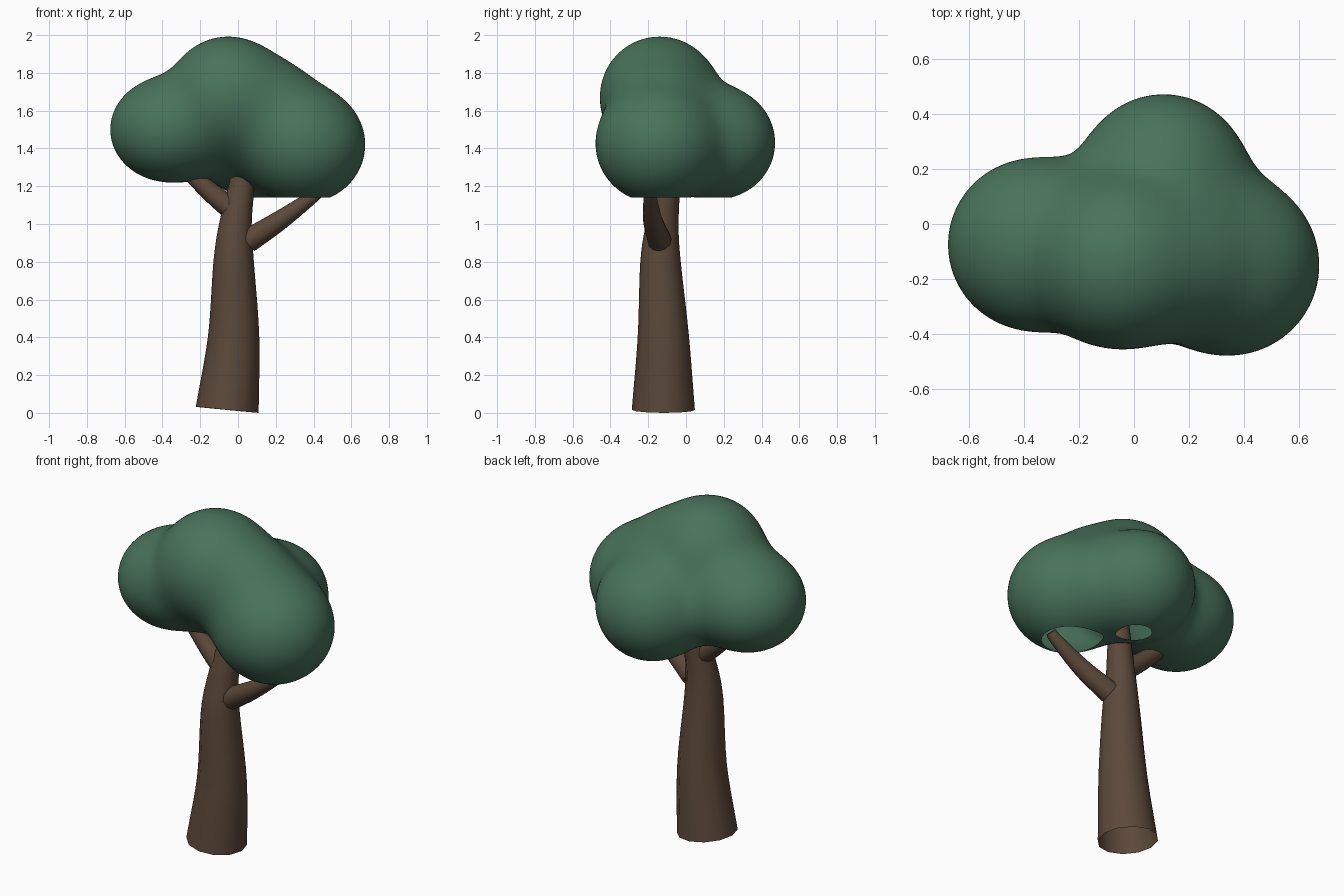
import bpy, bmesh, math
from mathutils import Vector, Matrix

if "Cube" in bpy.data.objects:
    bpy.data.objects.remove(bpy.data.objects["Cube"])


def material(name, rgb):
    m = bpy.data.materials.new(name)
    m.diffuse_color = (*rgb, 1)
    m.use_nodes = True
    m.node_tree.nodes["Principled BSDF"].inputs["Base Color"].default_value = m.diffuse_color
    return m


BARK = material("bark", (0.105, 0.065, 0.042))
LEAF = material("leaf", (0.065, 0.17, 0.105))


def add_object(name, bm, mat):
    for f in bm.faces:
        f.smooth = True
    me = bpy.data.meshes.new(name)
    bm.to_mesh(me)
    bm.free()
    me.materials.append(mat)
    ob = bpy.data.objects.new(name, me)
    bpy.context.collection.objects.link(ob)
    return ob


def spline(points, steps=5):
    """Catmull-Rom through (x, y, z, radius) points."""
    p = [Vector(q) for q in points]
    p = [p[0] * 2 - p[1]] + p + [p[-1] * 2 - p[-2]]
    out = []
    for a, b, c, d in zip(p, p[1:], p[2:], p[3:]):
        for i in range(steps):
            t = i / steps
            out.append(0.5 * (2 * b + (c - a) * t + (2 * a - 5 * b + 4 * c - d) * t * t
                              + (3 * b - a - 3 * c + d) * t ** 3))
    return out + [p[-2]]


def tube(name, points, sides=12, caps=(False, True)):
    path = spline(points)
    bm = bmesh.new()
    rings = []
    for i, q in enumerate(path):
        tan = (path[min(i + 1, len(path) - 1)] - path[max(i - 1, 0)]).to_3d().normalized()
        u = Vector((0, 1, 0)).cross(tan).normalized()
        v = tan.cross(u)
        rings.append([bm.verts.new(q.to_3d() + q.w * (u * math.cos(a) + v * math.sin(a)))
                      for a in (2 * math.pi * k / sides for k in range(sides))])
    for r, s in zip(rings, rings[1:]):
        for k in range(sides):
            j = (k + 1) % sides
            bm.faces.new((r[k], r[j], s[j], s[k]))
    if caps[0]:
        bm.faces.new(rings[0][::-1])
    if caps[1]:
        bm.faces.new(rings[-1])
    ob = add_object(name, bm, BARK)
    bpy.context.view_layer.objects.active = ob
    ob.select_set(True)
    bpy.ops.object.shade_smooth_by_angle(angle=math.radians(40))
    ob.select_set(False)
    return ob


# Trunk (open at the base) and two branches
tube("trunk", [(-0.057, -0.12, 0.016, 0.167), (-0.023, -0.12, 0.40, 0.136),
               (-0.023, -0.135, 0.80, 0.107), (-0.013, -0.125, 1.00, 0.086),
               (0.018, -0.10, 1.20, 0.068), (0.03, -0.09, 1.34, 0.055)])
tube("right_branch", [(0.055, -0.14, 0.912, 0.064), (0.22, -0.175, 1.018, 0.052),
                      (0.39, -0.19, 1.14, 0.035), (0.43, -0.19, 1.175, 0.03)], caps=(True, True))
tube("left_branch", [(-0.04, -0.115, 1.085, 0.06), (-0.14, -0.10, 1.165, 0.052),
                     (-0.30, -0.075, 1.31, 0.038)], caps=(True, True))

# Foliage: centre, radius, height factor of each lobe; the last two fill the middle
LOBES = [(Vector(c), Vector((r, r, r * h)), r) for c, r, h in (
    ((-0.365, -0.075, 1.50), 0.311, 0.89), ((0.347, -0.15, 1.42), 0.326, 0.95),
    ((0.108, 0.165, 1.43), 0.306, 0.97), ((-0.055, -0.14, 1.68), 0.31, 1.0),
    ((0.17, -0.13, 1.60), 0.25, 1.0), ((-0.12, -0.02, 1.45), 0.18, 1.0))]
BLEND = 0.055


def field(p):
    """Smooth distance to the merged lobes and its gradient."""
    val, grad = 0.0, Vector()
    for c, s, r in LOBES:
        q = Vector(((p.x - c.x) / s.x, (p.y - c.y) / s.y, (p.z - c.z) / s.z))
        w = math.exp(-(q.length - 1) * r / BLEND)
        n = q.normalized() * r
        val += w
        grad += Vector((n.x / s.x, n.y / s.y, n.z / s.z)) * w
    return -BLEND * math.log(val), grad / val


bm = bmesh.new()
for c, s, r in LOBES:
    bmesh.ops.create_icosphere(bm, subdivisions=4, radius=1, matrix=Matrix.LocRotScale(
        c, None, s * 1.06))
rough = add_object("foliage_rough", bm, LEAF)
mod = rough.modifiers.new("merge", "REMESH")
mod.mode = 'VOXEL'
mod.voxel_size = 0.025
bpy.context.view_layer.update()
bm = bmesh.new()
bm.from_object(rough, bpy.context.evaluated_depsgraph_get())
bpy.data.objects.remove(rough)
for _ in range(4):
    bmesh.ops.smooth_vert(bm, verts=bm.verts, factor=0.5,
                          use_axis_x=True, use_axis_y=True, use_axis_z=True)
    for v in bm.verts:
        for _k in range(2):
            val, g = field(v.co)
            v.co -= g * (val / max(g.length_squared, 0.2))

# Flat open cut under the foliage
bmesh.ops.bisect_plane(bm, geom=bm.verts[:] + bm.edges[:] + bm.faces[:],
                       plane_co=(0, 0, 1.14), plane_no=(0, 0, 1), clear_inner=True)
add_object("foliage", bm, LEAF)
